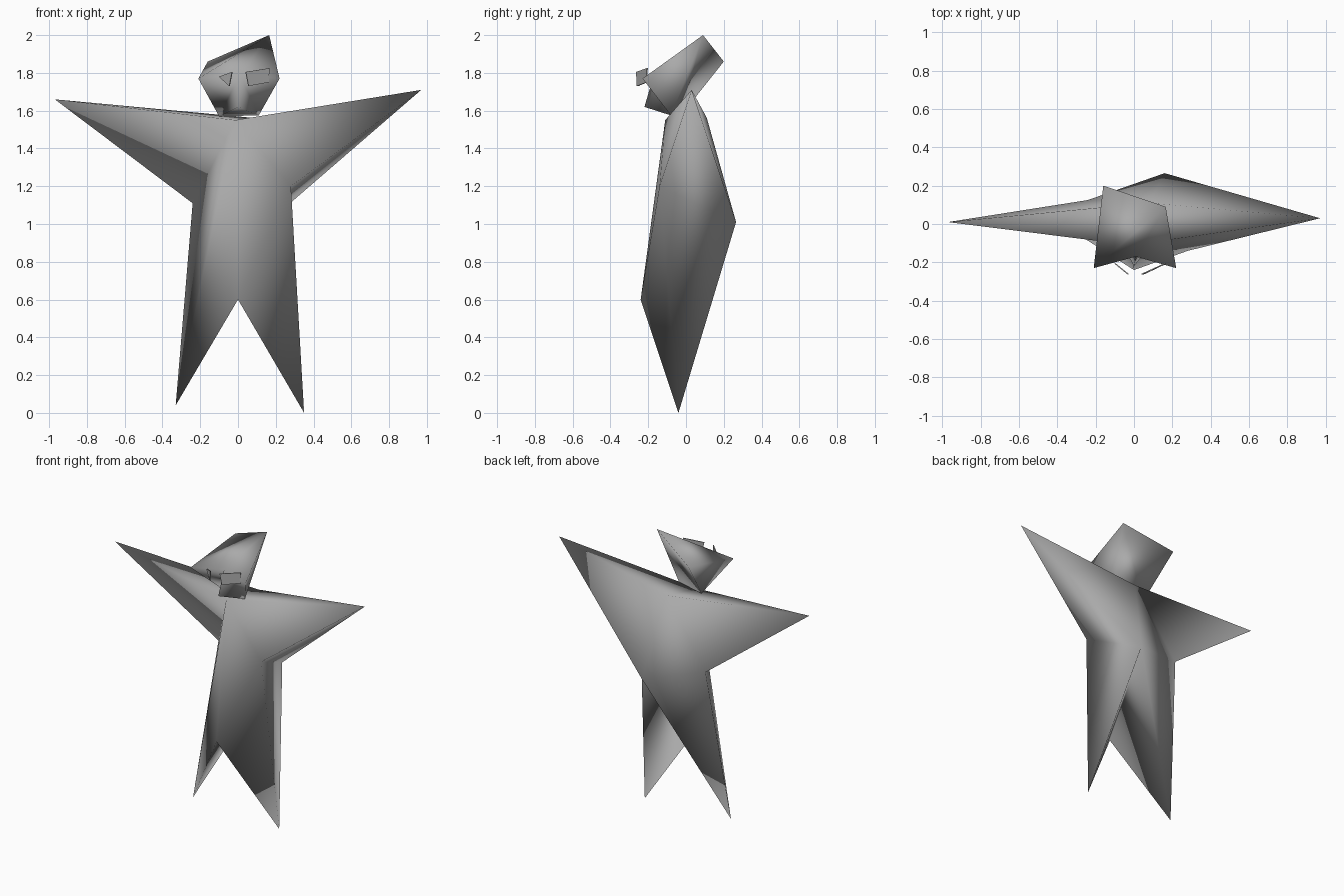
import bpy
import bmesh

cube = bpy.data.objects.get("Cube")
if cube:
    bpy.data.objects.remove(cube, do_unlink=True)

grey = bpy.data.materials.new("plain_grey")
grey.use_nodes = True
grey.diffuse_color = (0.4, 0.4, 0.4, 1)
grey.node_tree.nodes["Principled BSDF"].inputs["Base Color"].default_value = (0.4, 0.4, 0.4, 1)


def build(name, points, faces, smooth=True):
    """Make a mesh from named points and faces written as point names."""
    bm = bmesh.new()
    verts = {key: bm.verts.new(co) for key, co in points.items()}
    for face in faces:
        bm.faces.new([verts[key] for key in face.split()]).smooth = smooth
    bmesh.ops.recalc_face_normals(bm, faces=bm.faces)
    mesh = bpy.data.meshes.new(name)
    bm.to_mesh(mesh)
    bm.free()
    mesh.materials.append(grey)
    obj = bpy.data.objects.new(name, mesh)
    bpy.context.collection.objects.link(obj)
    return obj


# Body with pointed arms and legs
body_points = {
    "throat": (-0.015, -0.11, 1.55),
    "nape": (0.08, 0.11, 1.562),
    "hand_l": (0.97, 0.03, 1.71),
    "hand_r": (-0.97, 0.01, 1.66),
    "pit_l": (0.28, -0.14, 1.20),
    "pit_r": (-0.24, 0.125, 1.11),
    "back": (0.16, 0.265, 1.01),
    "crotch": (0.0, -0.24, 0.60),
    "foot_l": (0.35, -0.04, 0.0),
    "foot_r": (-0.33, -0.03, 0.04),
}
body_faces = [
    # chest and shoulder blade
    "throat foot_r crotch", "throat crotch pit_l", "nape pit_r back",
    # left leg
    "pit_l crotch foot_l", "pit_l foot_l back", "crotch back foot_l",
    # right leg
    "throat pit_r foot_r", "pit_r back foot_r", "back crotch foot_r",
    # left arm
    "throat pit_l hand_l", "pit_l back hand_l",
    "nape hand_l back", "nape throat hand_l",
    # right arm
    "throat hand_r pit_r", "throat nape hand_r", "nape pit_r hand_r",
]
build("body", body_points, body_faces)

# Head
head_points = {
    "crown_l": (0.165, 0.09, 2.0),
    "crown_r": (-0.16, 0.20, 1.86),
    "temple_l": (0.22, -0.23, 1.77),
    "temple_r": (-0.21, -0.23, 1.77),
    "brow": (0.01, -0.17, 1.79),
    "chin": (0.0, -0.22, 1.62),
    "jaw_l": (0.11, -0.08, 1.575),
    "jaw_r": (-0.10, -0.03, 1.57),
}
head_faces = [
    # top
    "crown_l crown_r temple_r", "crown_l temple_r brow", "crown_l brow temple_l",
    # face and chin
    "brow temple_r jaw_r", "brow jaw_r chin",
    "brow chin jaw_l", "brow jaw_l temple_l", "chin jaw_r jaw_l",
    # sides and back
    "temple_l jaw_l crown_l", "temple_r crown_r jaw_r",
    "crown_l jaw_l jaw_r", "crown_l jaw_r crown_r",
]
build("head", head_points, head_faces)

# Eyes as thin plates in front of the face
eyes = {
    "left_eye": {"a": (0.04, -0.262, 1.805), "b": (0.165, -0.205, 1.825),
                 "c": (0.163, -0.207, 1.75), "d": (0.055, -0.258, 1.73)},
    "right_eye": {"a": (-0.10, -0.205, 1.78), "b": (-0.03, -0.262, 1.805),
                  "c": (-0.045, -0.25, 1.73)},
}
for name, points in eyes.items():
    eye = build(name, points, [" ".join(points)], smooth=False)
    plate = eye.modifiers.new("plate", "SOLIDIFY")
    plate.thickness = 0.006
    plate.offset = 0
